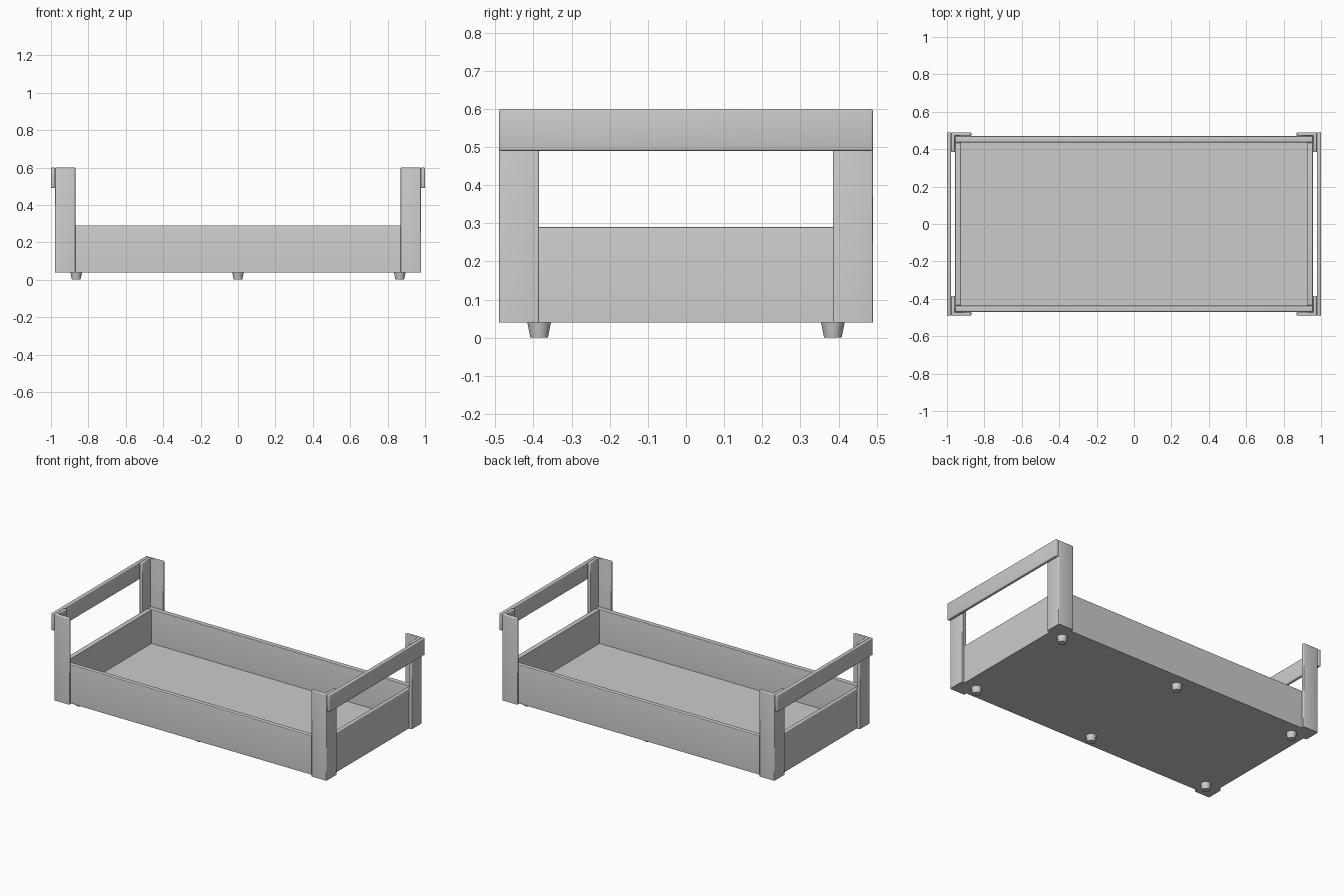
import bpy
import bmesh
from math import radians
from mathutils import Matrix

cube = bpy.data.objects.get("Cube")
if cube:
    bpy.data.objects.remove(cube, do_unlink=True)

grey = bpy.data.materials.new("light grey")
grey.use_nodes = True
grey.diffuse_color = (0.6, 0.6, 0.6, 1)
grey.node_tree.nodes["Principled BSDF"].inputs["Base Color"].default_value = (0.6, 0.6, 0.6, 1)


def finish(bm, name):
    """Turn a bmesh into a smooth-shaded object with sharp corners kept."""
    bmesh.ops.recalc_face_normals(bm, faces=bm.faces)
    mesh = bpy.data.meshes.new(name)
    bm.to_mesh(mesh)
    bm.free()
    mesh.materials.append(grey)
    obj = bpy.data.objects.new(name, mesh)
    bpy.context.collection.objects.link(obj)
    bpy.ops.object.select_all(action="DESELECT")
    obj.select_set(True)
    bpy.context.view_layer.objects.active = obj
    bpy.ops.object.shade_smooth_by_angle(angle=radians(30))
    return obj


def prism(name, outline, z0, z1, round_edge=None, radius=0.006):
    """Extrude an outline upward and round the convex edges that pass the rule."""
    bm = bmesh.new()
    base = bm.faces.new([bm.verts.new((x, y, z0)) for x, y in outline])
    top = bmesh.ops.extrude_face_region(bm, geom=[base])["geom"]
    for v in top:
        if isinstance(v, bmesh.types.BMVert):
            v.co.z = z1
    bmesh.ops.recalc_face_normals(bm, faces=bm.faces)
    if round_edge:
        edges = [e for e in bm.edges if e.is_convex and round_edge(e)]
        bmesh.ops.bevel(bm, geom=edges, offset=radius, segments=3,
                        profile=0.5, affect="EDGES")
    return finish(bm, name)


def rect(x0, x1, y0, y1):
    return [(x0, y0), (x1, y0), (x1, y1), (x0, y1)]


BOTTOM, WALL_TOP, POST_TOP = 0.04, 0.29, 0.6


def is_wall_top(e):
    return all(v.co.z > WALL_TOP - 0.001 for v in e.verts)


def above_bottom(e):
    return any(v.co.z > BOTTOM + 0.001 for v in e.verts)


# Tray floor
prism("tray_floor", rect(-0.93, 0.93, -0.44, 0.44), BOTTOM, 0.07)

# Long walls, front and back
for side, s in (("front", -1), ("back", 1)):
    prism(side + "_wall", rect(-0.957, 0.957, *sorted((s * 0.435, s * 0.47))),
          BOTTOM, WALL_TOP, is_wall_top)

# End walls and the handle rails above them
for side, s in (("left", 1), ("right", -1)):
    prism(side + "_wall", rect(*sorted((s * 0.925, s * 0.957)), -0.436, 0.436),
          BOTTOM, WALL_TOP, is_wall_top)
    prism(side + "_handle_rail", rect(*sorted((s * 0.978, s)), -0.49, 0.49),
          0.49, POST_TOP, lambda e: True, 0.005)

# L-shaped corner posts
angle_outline = [(0.978, 0.49), (0.87, 0.49), (0.87, 0.47),
                 (0.957, 0.47), (0.957, 0.385), (0.978, 0.385)]
for side, sx in (("left", 1), ("right", -1)):
    for end, sy in (("front", -1), ("back", 1)):
        prism(f"{end}_{side}_post", [(sx * x, sy * y) for x, y in angle_outline],
              BOTTOM, POST_TOP, above_bottom, 0.005)

# Tapered feet
for column, x in (("right", -0.865), ("middle", 0), ("left", 0.865)):
    for end, y in (("front", -0.385), ("back", 0.385)):
        bm = bmesh.new()
        bmesh.ops.create_cone(bm, cap_ends=True, segments=32, radius1=0.023,
                              radius2=0.031, depth=BOTTOM,
                              matrix=Matrix.Translation((x, y, BOTTOM / 2)))
        finish(bm, f"{end}_{column}_foot")
